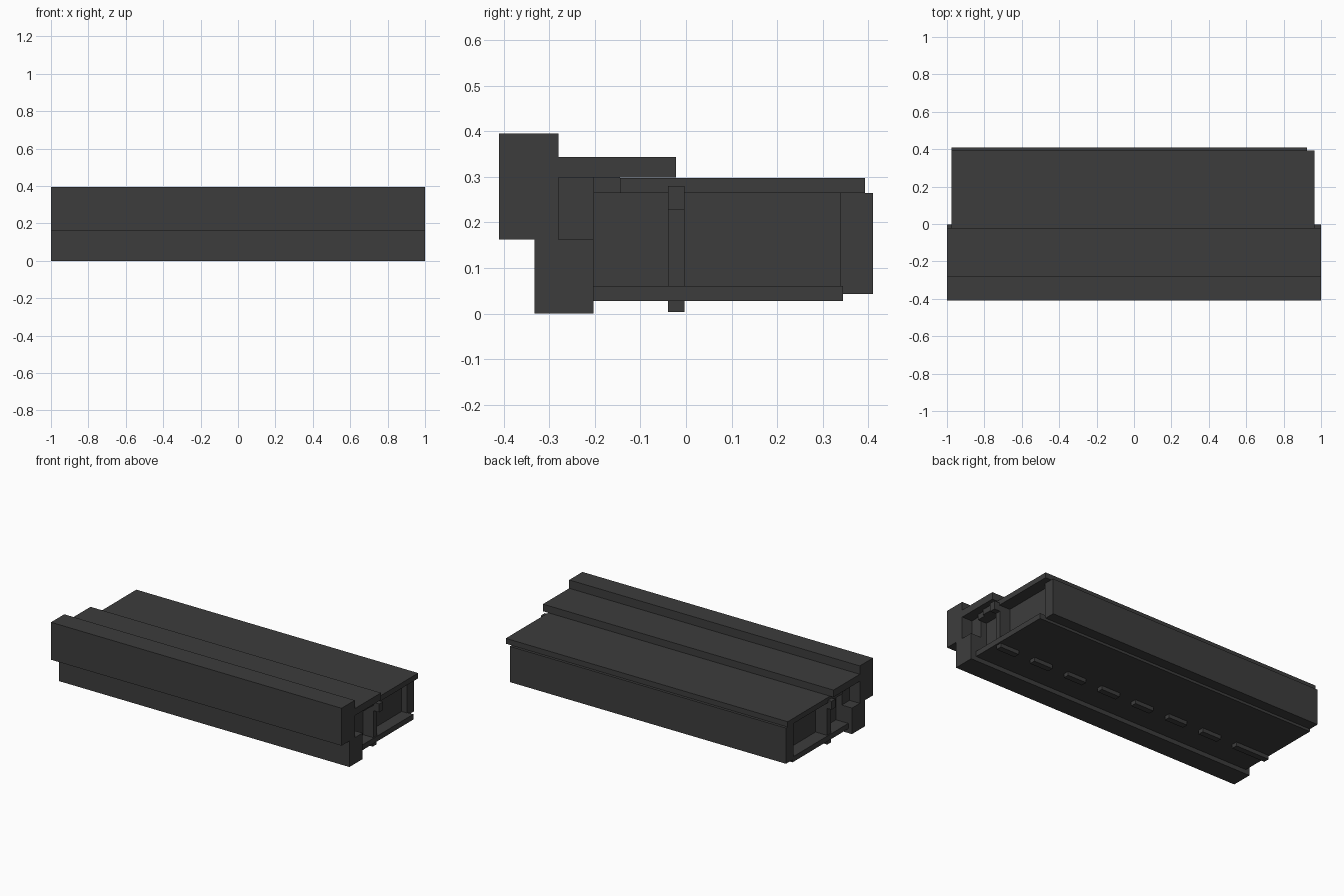
import bpy, bmesh

if "Cube" in bpy.data.objects:
    bpy.data.objects.remove(bpy.data.objects["Cube"])

mat = bpy.data.materials.new("charcoal")
mat.diffuse_color = (0.046, 0.046, 0.046, 1)
mat.use_nodes = True
mat.node_tree.nodes["Principled BSDF"].inputs["Base Color"].default_value = mat.diffuse_color


def extrude_profile(name, pts, x0, x1):
    """Extrude a (y, z) profile along x."""
    bm = bmesh.new()
    face = bm.faces.new([bm.verts.new((x0, y, z)) for y, z in pts])
    res = bmesh.ops.extrude_face_region(bm, geom=[face])
    for v in res["geom"]:
        if isinstance(v, bmesh.types.BMVert):
            v.co.x = x1
    bmesh.ops.recalc_face_normals(bm, faces=bm.faces)
    me = bpy.data.meshes.new(name)
    bm.to_mesh(me)
    bm.free()
    me.materials.append(mat)
    ob = bpy.data.objects.new(name, me)
    bpy.context.collection.objects.link(ob)
    return ob


def box(name, x0, x1, y0, y1, z0, z1):
    return extrude_profile(name, [(y0, z0), (y1, z0), (y1, z1), (y0, z1)], x0, x1)


# Stepped front rail
extrude_profile("front_rail", [
    (-0.41, 0.162), (-0.333, 0.162), (-0.333, 0), (-0.203, 0),
    (-0.203, 0.162), (-0.28, 0.162), (-0.28, 0.395), (-0.41, 0.395)], -1, 1)

# Top plank and roof boards
box("top_plank", -1, 1, -0.28, -0.022, 0.299, 0.343)
box("roof_board", -0.975, 0.965, -0.145, 0.393, 0.265, 0.298)
box("roof_filler", -0.96, 0.95, -0.203, -0.145, 0.265, 0.299)
box("rail_filler", -0.93, 0.93, -0.28, -0.203, 0.162, 0.299)

# Floor and back
box("floor_board", -0.975, 0.965, -0.203, 0.345, 0.027, 0.06)
box("back_wall", -0.975, 0.925, 0.338, 0.41, 0.043, 0.265)

# Long divider with ears at the top of both ends
box("divider", -0.97, 0.96, -0.04, -0.003, 0.06, 0.228)
box("divider_ears", -1, 1, -0.04, -0.003, 0.228, 0.28)

# Tabs of the divider poking through the floor
for i in range(8):
    x1 = 0.955 - i * 0.242
    x0 = x1 - 0.13 if i < 7 else -0.97
    box(f"divider_tab_{i + 1}", x0, x1, -0.04, -0.003, 0.003, 0.027)

# Recessed end panels
for side, x in (("left", -0.89), ("right", 0.86)):
    box(f"{side}_end_panel", x, x + 0.03, -0.003, 0.338, 0.06, 0.265)
    box(f"{side}_front_end_panel", x, x + 0.03, -0.203, -0.04, 0.06, 0.265)
